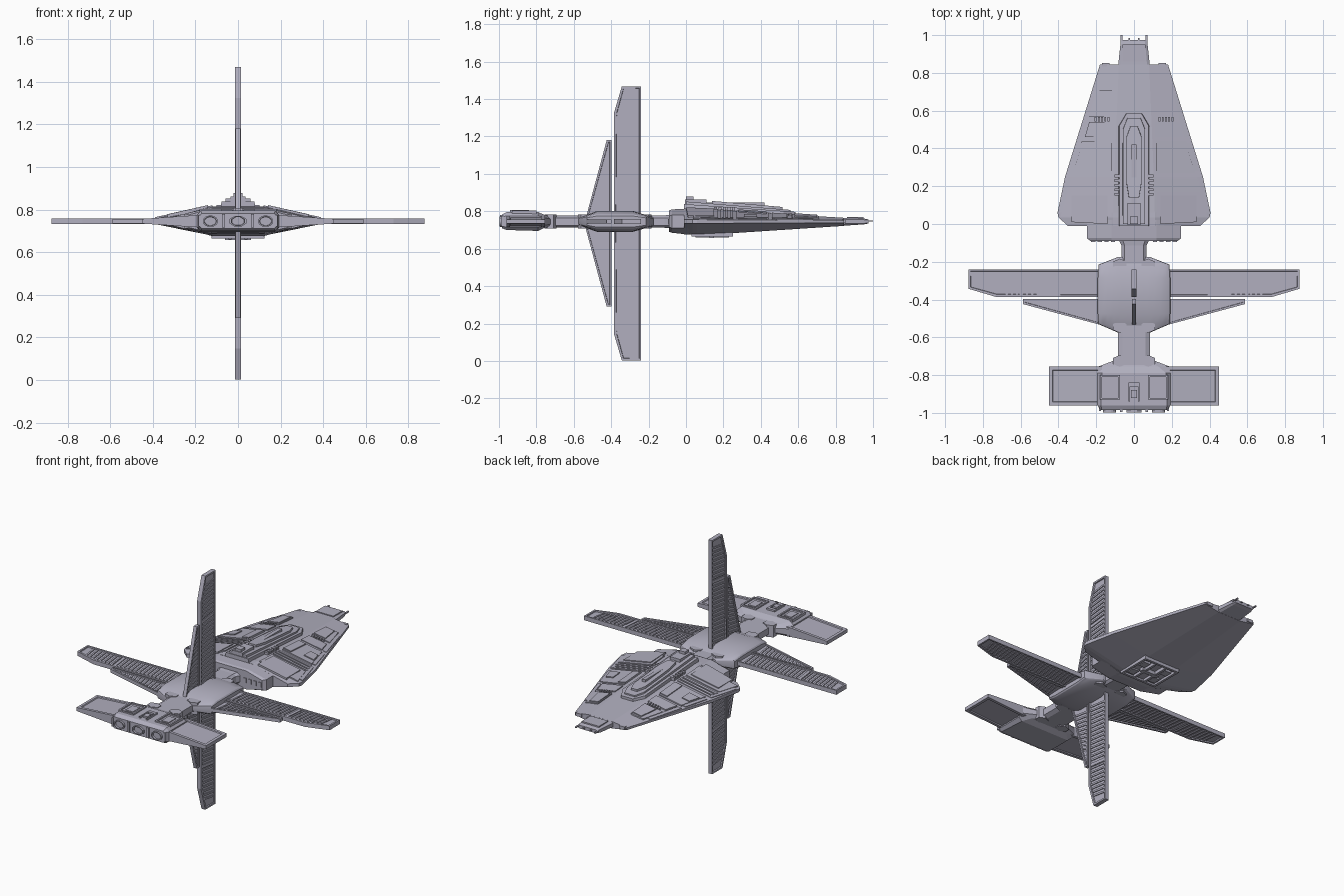
import bpy, bmesh, math
from mathutils import Matrix, Vector

if "Cube" in bpy.data.objects:
    bpy.data.objects.remove(bpy.data.objects["Cube"], do_unlink=True)

hull_grey = bpy.data.materials.new("hull_grey")
hull_grey.use_nodes = True
COLOUR = (0.44, 0.43, 0.52, 1)
hull_grey.diffuse_color = COLOUR
hull_grey.node_tree.nodes["Principled BSDF"].inputs["Base Color"].default_value = COLOUR
MID = 0.745  # height of the ship's centre plane


def finish(name, bm, smooth=False):
    bmesh.ops.recalc_face_normals(bm, faces=bm.faces)
    mesh = bpy.data.meshes.new(name)
    bm.to_mesh(mesh)
    bm.free()
    mesh.materials.append(hull_grey)
    ob = bpy.data.objects.new(name, mesh)
    bpy.context.collection.objects.link(ob)
    if smooth:
        bpy.context.view_layer.objects.active = ob
        ob.select_set(True)
        bpy.ops.object.shade_smooth_by_angle(angle=math.radians(25))
        ob.select_set(False)
    return ob


def skin(bm, rings):
    """Bridge rings of points and cap both ends."""
    rows = [[bm.verts.new(p) for p in ring] for ring in rings]
    n = len(rows[0])
    for a, b in zip(rows, rows[1:]):
        for i in range(n):
            j = (i + 1) % n
            bm.faces.new((a[i], a[j], b[j], b[i]))
    bm.faces.new(rows[0])
    bm.faces.new(rows[-1])


def loft(name, sections, steps=1, smooth=False):
    """Sections along y: (y, half width, flat half width, top, bottom, half edge height)."""
    rings = []
    for y, w, flat, top, bot, e in sections:
        half = []
        for z_far, z_edge in ((top, MID + e), (bot, MID - e)):
            arc = []
            for i in range(steps + 1):
                t = math.pi / 2 * i / steps
                arc.append((flat + (w - flat) * math.sin(t), z_edge + (z_far - z_edge) * math.cos(t)))
            half += arc if z_far == top else arc[::-1]
        rings.append([(x, y, z) for x, z in half] + [(-x, y, z) for x, z in reversed(half)])
    bm = bmesh.new()
    skin(bm, rings)
    return finish(name, bm, smooth)


def boxes(name, items, mirror=True):
    """Boxes given as (x0, x1, y0, y1, z0, z1), copied to the other side."""
    bm = bmesh.new()
    for x0, x1, y0, y1, z0, z1 in items:
        for s in ((1, -1) if mirror else (1,)):
            skin(bm, [[(s * x, y, z) for x, y in ((x0, y0), (x1, y0), (x1, y1), (x0, y1))] for z in (z0, z1)])
    return finish(name, bm)


# Bow hull, a flattened wedge
HULL = [(-0.01, 0.35, 0.11, 0.815, 0.675, 0.01), (0.035, 0.40, 0.11, 0.815, 0.675, 0.01),
        (0.06, 0.405, 0.11, 0.813, 0.675, 0.01), (0.25, 0.365, 0.105, 0.802, 0.683, 0.009),
        (0.845, 0.18, 0.08, 0.765, 0.722, 0.007)]
loft("bow_hull", HULL)


def hull_z(x, y, under=False):
    for a, b in zip(HULL, HULL[1:]):
        if y <= b[0] or b is HULL[-1]:
            f = (y - a[0]) / (b[0] - a[0])
            _, w, flat, top, bot, e = [p + (q - p) * f for p, q in zip(a, b)]
            k = min(max((abs(x) - flat) / (w - flat), 0), 1)
            return bot + (MID - e - bot) * k if under else top + (MID + e - top) * k


def plates(name, outlines, t, under=False):
    """Armour plates that follow the hull surface."""
    bm = bmesh.new()
    d = -1 if under else 1
    for pts in outlines:
        for s in (1, -1):
            skin(bm, [[(s * x, y, hull_z(x, y, under) + d * h) for x, y in pts] for h in (-0.01, t)])
    return finish(name, bm)


def edge_x(y):
    return 0.405 - (y - 0.05) * 0.281


def band(x, y0, y1, inset=0.02):
    return [(x, y0), (edge_x(y0) - inset, y0), (edge_x(y1) - inset, y1), (x, y1)]


plates("hull_plates", [band(0.12, 0.04, 0.17), band(0.12, 0.27, 0.44), band(0.115, 0.57, 0.71),
                       band(0.115, 0.46, 0.54, 0.03)], 0.007)
plates("step_strips", [band(0.115, 0.185 + 0.025 * i, 0.2 + 0.025 * i, 0.015) for i in range(3)], 0.006)
plates("inner_panels", [[(0.12, 0.28), (0.17, 0.28), (0.17, 0.43), (0.12, 0.43)],
                        [(0.24, 0.31), (0.31, 0.31), (0.29, 0.38), (0.24, 0.38)],
                        [(0.12, 0.58), (0.2, 0.58), (0.18, 0.7), (0.12, 0.7)],
                        [(0.14, 0.0), (0.33, 0.01), (0.33, 0.15), (0.14, 0.15)]], 0.013)
plates("vent_teeth", [[(x, 0.543), (x + 0.01, 0.543), (x + 0.01, 0.566), (x, 0.566)]
                      for x in (0.13, 0.147, 0.164, 0.181, 0.198)], 0.012)
plates("edge_rails", [[(edge_x(a) - 0.022, a), (edge_x(a) + 0.001, a), (edge_x(b) + 0.001, b),
                       (edge_x(b) - 0.022, b)] for a, b in ((0.07, 0.25), (0.28, 0.43), (0.46, 0.68))], 0.004)

# Nose with stepped block and prongs
loft("nose", [(0.83, 0.085, 0.07, 0.765, 0.722, 0.012), (0.95, 0.072, 0.06, 0.762, 0.73, 0.01),
              (0.975, 0.065, 0.055, 0.756, 0.735, 0.007)])
boxes("nose_deck", [(-0.06, 0.06, 0.86, 0.95, 0.75, 0.77)], False)
boxes("nose_prongs", [(0.062, 0.072, 0.86, 1.0, 0.745, 0.752), (0.02, 0.03, 0.95, 0.985, 0.745, 0.75),
                      (0.13, 0.17, 0.835, 0.852, 0.737, 0.757)])


# Upper deck ridge
def ridge(name, pts, z_base, slope, z_top):
    bm = bmesh.new()
    outline = pts + [(-x, y) for x, y in reversed(pts)]
    skin(bm, [[(x, y, z_base) for x, y in outline],
              [(x * 0.88, y, z_top - slope * y) for x, y in outline]])
    return finish(name, bm)


ridge("ridge_base", [(0.088, -0.01), (0.088, 0.52), (0.045, 0.585)], 0.75, 0.07, 0.838)
ridge("ridge_deck", [(0.066, 0.0), (0.066, 0.5), (0.04, 0.56)], 0.76, 0.08, 0.852)
ridge("ridge_spine", [(0.03, 0.14), (0.045, 0.22), (0.045, 0.46), (0.022, 0.515)], 0.77, 0.085, 0.867)
boxes("command_tower", [(-0.035, 0.035, -0.005, 0.11, 0.78, 0.862), (-0.02, 0.02, 0.0, 0.04, 0.85, 0.878),
                        (-0.012, 0.012, 0.11, 0.42, 0.8, 0.846)], False)
boxes("ridge_vents", [(0.07, 0.102, 0.15 + 0.024 * i, 0.165 + 0.024 * i, 0.77, 0.822) for i in range(5)])

# Belly hangar
boxes("belly_frame", [(0.11, 0.125, 0.03, 0.25, 0.664, 0.7), (0.03, 0.045, 0.05, 0.23, 0.66, 0.7),
                      (0.0, 0.125, 0.03, 0.045, 0.664, 0.7), (0.0, 0.125, 0.235, 0.25, 0.664, 0.7),
                      (0.055, 0.1, 0.06, 0.11, 0.668, 0.7), (0.055, 0.1, 0.16, 0.21, 0.668, 0.7)])
boxes("belly_bridge", [(-0.06, 0.06, 0.125, 0.15, 0.658, 0.7)], False)

# Stern block of the bow section and its side pods
loft("bow_stern", [(-0.09, 0.23, 0.12, 0.805, 0.69, 0.03), (-0.075, 0.25, 0.12, 0.81, 0.685, 0.035),
                   (0.02, 0.25, 0.12, 0.815, 0.675, 0.035)])
boxes("stern_vents", [(0.1 + 0.035 * i, 0.122 + 0.035 * i, -0.095, -0.07, 0.73, 0.76) for i in range(4)])

# Necks, middle hub and rear block
loft("front_neck", [(-0.05, 0.1, 0.07, 0.785, 0.705, 0.02), (-0.115, 0.065, 0.05, 0.778, 0.712, 0.02),
                    (-0.25, 0.065, 0.05, 0.778, 0.712, 0.02)])
loft("rear_neck", [(-0.5, 0.085, 0.06, 0.778, 0.712, 0.02), (-0.8, 0.085, 0.06, 0.778, 0.712, 0.02)])
loft("middle_hub", [(-0.575, 0.085, 0.05, 0.768, 0.722, 0.012), (-0.53, 0.188, 0.07, 0.78, 0.71, 0.02),
                    (-0.475, 0.192, 0.07, 0.802, 0.69, 0.03), (-0.285, 0.192, 0.07, 0.802, 0.69, 0.03),
                    (-0.215, 0.188, 0.07, 0.78, 0.71, 0.02), (-0.175, 0.085, 0.05, 0.768, 0.722, 0.012)],
     steps=5, smooth=True)
loft("rear_block", [(-0.985, 0.18, 0.17, 0.782, 0.71, 0.025), (-0.96, 0.192, 0.175, 0.795, 0.7, 0.03),
                    (-0.79, 0.192, 0.17, 0.795, 0.695, 0.03), (-0.755, 0.19, 0.13, 0.78, 0.712, 0.02),
                    (-0.715, 0.085, 0.06, 0.77, 0.72, 0.012)])

# Hexagonal clamps where the necks join
bm = bmesh.new()
for y in (-0.215, -0.545, -0.725):
    for s in (1, -1):
        for z, r in ((MID, 0.042),):
            m = Matrix.Translation((s * 0.075, y, z)) @ Matrix.Diagonal((1, 0.75, 1, 1))
            bmesh.ops.create_cone(bm, cap_ends=True, segments=6, radius1=r, radius2=r, depth=0.074, matrix=m)
finish("neck_clamps", bm)

# Rear block fittings
frames = []
for x0, x1, y0, y1 in ((0.075, 0.18, -0.93, -0.8),):
    w = 0.01
    frames += [(x0, x0 + w, y0, y1, 0.78, 0.803), (x1 - w, x1, y0, y1, 0.78, 0.803),
               (x0, x1, y0, y0 + w, 0.78, 0.803), (x0, x1, y1 - w, y1, 0.78, 0.803)]
boxes("rear_hatch_frames", frames + [(0.1, 0.15, -0.9, -0.83, 0.78, 0.799)])
boxes("rear_centre_hatch", [(-0.028, -0.02, -0.94, -0.84, 0.78, 0.806), (0.02, 0.028, -0.94, -0.84, 0.78, 0.806),
                            (-0.028, 0.028, -0.86, -0.84, 0.78, 0.806), (-0.015, 0.015, -0.92, -0.88, 0.78, 0.806)], False)

# Three thrusters: hollow rims on the rear face
bm = bmesh.new()
for x, sx, seg in ((-0.13, 0.036, 16), (0, 0.042, 8), (0.13, 0.036, 16)):
    rings = []
    for k, y in ((1, -0.97), (1, -0.997), (0.8, -0.997), (0.75, -0.987)):
        rings.append([(x + sx * k * math.cos(a), y, MID + 0.027 * k * math.sin(a))
                      for a in [math.tau * (i + 0.5) / seg for i in range(seg)]])
    skin(bm, rings)
finish("thrusters", bm)
boxes("thruster_dividers", [(0.06, 0.075, -0.994, -0.96, 0.715, 0.78), (0.175, 0.185, -0.99, -0.96, 0.72, 0.775)])

# Rear winglets: tapering wedges with an inset panel
bm = bmesh.new()
for s in (1, -1):
    skin(bm, [[(s * x, y, MID + dz) for y, dz in ((-0.96, -h), (-0.755, -h), (-0.755, h), (-0.96, h))]
              for x, h in ((0.17, 0.03), (0.45, 0.011))])
bm.normal_update()
bmesh.ops.recalc_face_normals(bm, faces=bm.faces)
panels = [f for f in bm.faces if abs(f.normal.z) > 0.7]
bmesh.ops.inset_individual(bm, faces=panels, thickness=0.025)
bmesh.ops.inset_individual(bm, faces=panels, thickness=0.004, depth=-0.006)
finish("rear_winglets", bm)


# Radiator fins: framed panels filled with louvres
def fin_bmesh(outline, thick, rib_from, rib_to, divider):
    bm = bmesh.new()
    h = thick / 2
    skin(bm, [[(r, y, z) for r, y in outline] for z in (-h, h)])
    bmesh.ops.recalc_face_normals(bm, faces=bm.faces)
    sides = [f for f in bm.faces if abs(f.normal.z) > 0.9]
    bmesh.ops.inset_individual(bm, faces=sides, thickness=0.014)
    bmesh.ops.inset_individual(bm, faces=sides, thickness=0.002, depth=-0.007)
    lead = outline[0][1]
    trail = outline[2:]  # trailing edge from tip to root

    def trail_y(r):
        for (r1, y1), (r0, y0) in zip(trail, trail[1:]):
            if r >= r0:
                return y0 + (y1 - y0) * (r - r0) / (r1 - r0)
        return trail[-1][1]

    r = rib_from
    while r < rib_to:
        w = 0.02 if abs(r - divider) < 0.014 else 0.011
        y0, y1 = lead - 0.012, trail_y(r) + 0.014
        skin(bm, [[(r, y0, z), (r + w, y0, z), (r + w - 0.014, y1, z), (r - 0.014, y1, z)]
                  for z in (-h + 0.002, h - 0.002)])
        r += 0.027
    return bm


MAIN = [(0.02, -0.24), (0.733, -0.24), (0.733, -0.343), (0.588, -0.386), (0.02, -0.386)]
SMALL = [(0.02, -0.397), (0.445, -0.397), (0.445, -0.424), (0.02, -0.538)]
for i, side in enumerate(("left", "top", "right", "bottom")):
    flat = i % 2 == 0
    turn = Matrix.Translation((0, 0, MID if flat else 0.735)) @ Matrix.Rotation(-i * math.pi / 2, 4, "Y")
    turn = turn @ Matrix.Translation((0.143 if flat else 0, 0, 0))
    for kind, outline, thick, end in (("main", MAIN, 0.027, 0.7), ("small", SMALL, 0.022, 0.4)):
        bm = fin_bmesh(outline, thick, 0.08, end, 0.458)
        bm.transform(turn)
        finish(f"{side}_{kind}_fin", bm)
